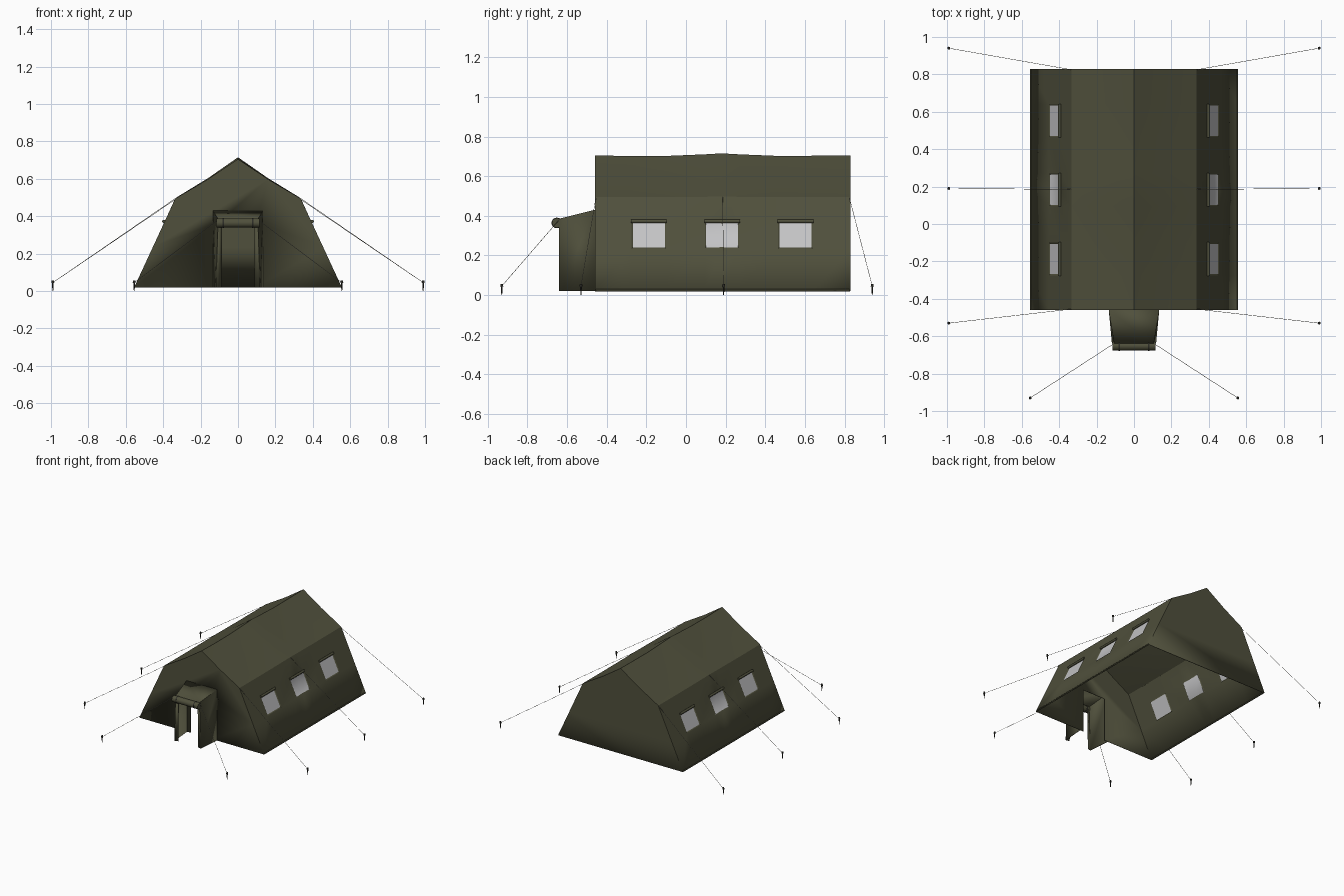
import bpy, bmesh, math
from mathutils import Vector

if "Cube" in bpy.data.objects:
    bpy.data.objects.remove(bpy.data.objects["Cube"], do_unlink=True)


def material(name, rgb):
    m = bpy.data.materials.new(name)
    m.use_nodes = True
    m.diffuse_color = (*rgb, 1)
    bsdf = m.node_tree.nodes["Principled BSDF"]
    bsdf.inputs["Base Color"].default_value = (*rgb, 1)
    bsdf.inputs["Roughness"].default_value = 0.9
    return m


CANVAS = material("olive_canvas", (0.08, 0.08, 0.045))
WINDOW = material("pale_window", (0.55, 0.55, 0.56))
ROPE = material("grey_rope", (0.2, 0.2, 0.17))
STAKE = material("dark_stake", (0.025, 0.025, 0.02))


def finish(name, bm, mats, thickness=0, angle=30):
    mesh = bpy.data.meshes.new(name)
    bm.to_mesh(mesh)
    bm.free()
    ob = bpy.data.objects.new(name, mesh)
    bpy.context.collection.objects.link(ob)
    for m in mats:
        mesh.materials.append(m)
    if thickness:
        mod = ob.modifiers.new("cloth_thickness", "SOLIDIFY")
        mod.thickness = thickness
        mod.offset = -1
    bpy.ops.object.select_all(action="DESELECT")
    ob.select_set(True)
    bpy.context.view_layer.objects.active = ob
    bpy.ops.object.shade_smooth_by_angle(angle=math.radians(angle))
    return ob


def rod(name, a, b, r1, r2, mat, sides=8):
    a, b = Vector(a), Vector(b)
    bm = bmesh.new()
    bmesh.ops.create_cone(bm, cap_ends=True, segments=sides, radius1=r1,
                          radius2=r2, depth=(b - a).length)
    turn = (b - a).to_track_quat("Z", "Y").to_matrix().to_4x4()
    turn.translation = (a + b) / 2
    bm.transform(turn)
    return finish(name, bm, [mat], angle=50)


# Tent shell: half section mirrored, swept along the stations
WALL_X = lambda z: 0.555 - 0.463 * (z - 0.02)
half = [(WALL_X(z), z) for z in (0.02, 0.235, 0.372)]
half += [(0.335, 0.495), (0.16, 0.598)]
section = half + [(0, 0.705)] + [(-x, z) for x, z in reversed(half)]
stations = [-0.46, -0.275, -0.1, 0.095, 0.18, 0.27, 0.465, 0.64, 0.83]
sag = [0, -0.004, -0.003, 0.005, 0.01, 0.005, -0.003, -0.002, 0]

bm = bmesh.new()
rings = []
for y, s in zip(stations, sag):
    rings.append([bm.verts.new((x, y, z + s * max(0, (z - 0.45) / 0.255)))
                  for x, z in section])
for r0, r1 in zip(rings, rings[1:]):
    for i in range(len(section) - 1):
        bm.faces.new((r0[i], r0[i + 1], r1[i + 1], r1[i]))
bm.faces.new(rings[-1])
# Front gable with a doorway notch
door = [bm.verts.new((x, -0.46, z))
        for x, z in ((-0.1, 0.02), (-0.1, 0.37), (0.1, 0.37), (0.1, 0.02))]
bm.faces.new(rings[0] + door)
bmesh.ops.recalc_face_normals(bm, faces=bm.faces)

# Windows: framed, slightly sunken panes in the side walls
WINDOW_Y = (-0.1875, 0.1825, 0.5525)
panes = []
for f in bm.faces:
    c = f.calc_center_median()
    if 0.24 < c.z < 0.37 and abs(c.x) > 0.3 and \
            any(abs(c.y - w) < 0.06 for w in WINDOW_Y):
        panes.append(f)
# The middle window spans two cells, so join them first
for side in (1, -1):
    pair = [f for f in panes if abs(f.calc_center_median().y - 0.1825) < 0.06
            and f.calc_center_median().x * side > 0]
    panes = [f for f in panes if f not in pair]
    panes += bmesh.ops.dissolve_faces(bm, faces=pair)["region"]
bm.normal_update()
bmesh.ops.inset_individual(bm, faces=panes, thickness=0.009, depth=-0.004)
for f in panes:
    f.material_index = 1
finish("tent_shell", bm, [CANVAS, WINDOW], 0.005)

# Porch: tapering side walls, sloping roof and folded front edges
bm = bmesh.new()


def corner(s, front, top):
    x = (0.106 if top else 0.118) if front else 0.135
    z = 0.02 if not top else (0.385 if front else 0.43)
    return bm.verts.new((s * x, -0.64 if front else -0.46, z))


roof = []
for s in (1, -1):
    fb, ft = corner(s, True, False), corner(s, True, True)
    bb, bt = corner(s, False, False), corner(s, False, True)
    bm.faces.new((fb, ft, bt, bb))
    ib = bm.verts.new((s * 0.088, -0.632, 0.02))
    it = bm.verts.new((s * 0.084, -0.632, 0.385))
    bm.faces.new((fb, ib, it, ft))
    roof.append((ft, bt))
bm.faces.new((roof[0][0], roof[0][1], roof[1][1], roof[1][0]))
bmesh.ops.recalc_face_normals(bm, faces=bm.faces)
finish("porch", bm, [CANVAS], 0.005)

# Rolled door flap with two ties
rod("rolled_door", (-0.115, -0.652, 0.364), (0.115, -0.652, 0.364),
    0.025, 0.025, CANVAS, 14)
for s in (1, -1):
    rod("door_tie", (s * 0.075, -0.652, 0.364), (s * 0.082, -0.652, 0.364),
        0.027, 0.027, STAKE, 14)

for s, side in ((1, "left"), (-1, "right")):
    # Rolled window covers
    for y in WINDOW_Y:
        x = s * (WALL_X(0.372) + 0.005)
        rod(side + "_window_roll", (x, y - 0.09, 0.372), (x, y + 0.09, 0.372),
            0.009, 0.009, CANVAS)
    # Guy ropes and their stakes
    guys = [((0.335, 0.825, 0.49), (0.99, 0.94)),
            ((0.335, 0.185, 0.495), (0.99, 0.19)),
            ((0.335, -0.455, 0.49), (0.99, -0.53)),
            ((0.108, -0.64, 0.38), (0.555, -0.93))]
    for (ax, ay, az), (px, py) in guys:
        rod(side + "_guy_rope", (s * ax, ay, az), (s * px, py, 0.045),
            0.0012, 0.0012, ROPE, 5)
        rod(side + "_stake", (s * px, py, 0), (s * px, py, 0.045),
            0.002, 0.005, STAKE)
        rod(side + "_stake_head", (s * px, py, 0.043), (s * px, py, 0.056),
            0.008, 0.006, STAKE)

# Hanging hem strips along the side walls
for s in (1, -1):
    rod("ground_hem", (s * 0.551, -0.455, 0.025), (s * 0.551, 0.825, 0.025),
        0.005, 0.005, CANVAS)
